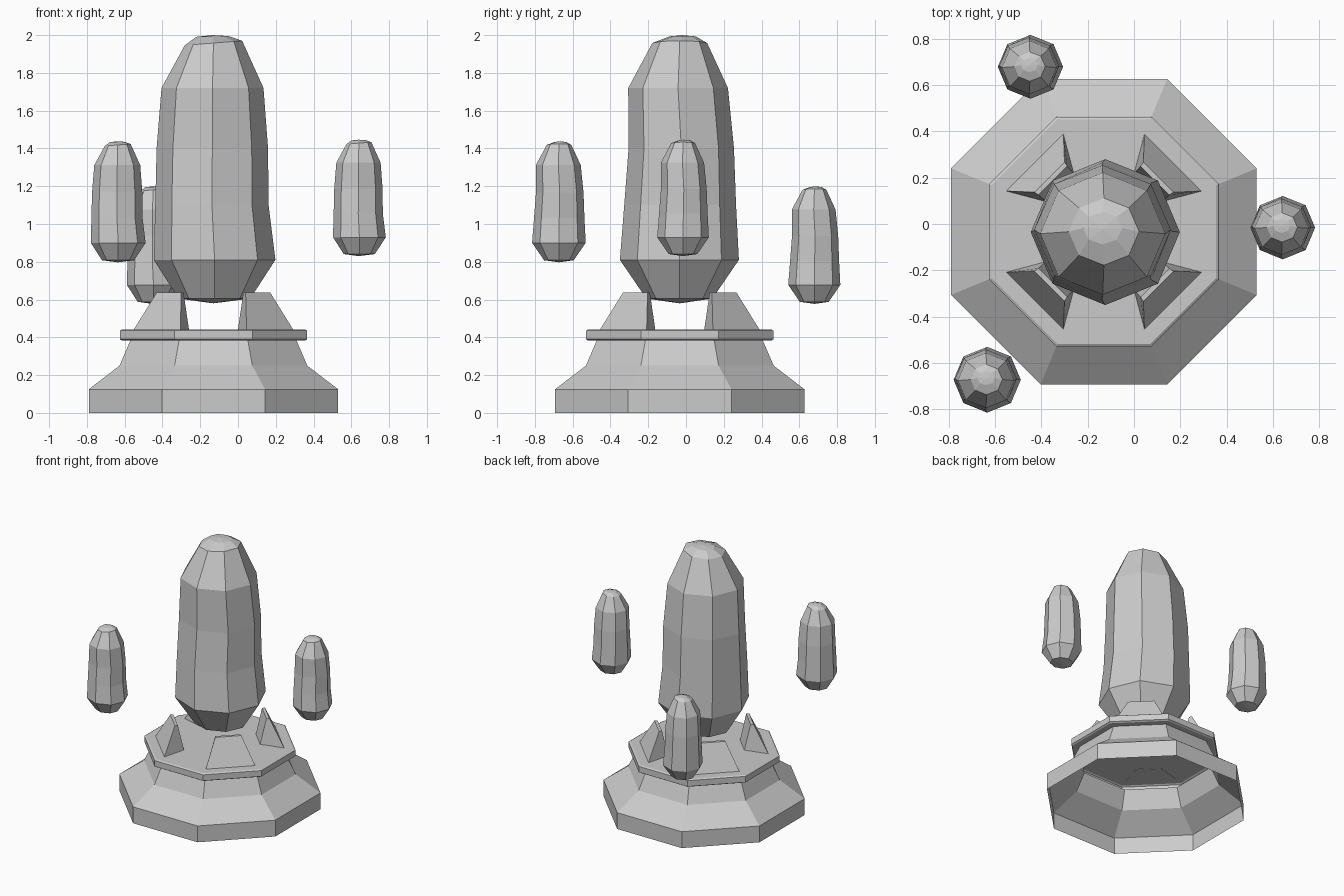
import bpy
from math import cos, sin, pi

if "Cube" in bpy.data.objects:
    bpy.data.objects.remove(bpy.data.objects["Cube"])

CX, CY = -0.13, -0.033   # axis of the base and main body


def make(name, verts, faces, loc=(0, 0, 0), scale=1.0):
    me = bpy.data.meshes.new(name)
    me.from_pydata(verts, [], faces)
    me.update()
    ob = bpy.data.objects.new(name, me)
    ob.location = loc
    ob.scale = (scale,) * 3
    bpy.context.collection.objects.link(ob)
    return ob


def loft(rings, turn, bottom, top):
    """Octagonal rings (cx, cy, rx, ry, z, tilt); ends are None, 'flat' or apex point."""
    verts, faces, n = [], [], 8
    for cx, cy, rx, ry, z, tilt in rings:
        for i in range(n):
            a = (i + turn) * 2 * pi / n
            verts.append((cx + rx * cos(a), cy + ry * sin(a), z + tilt * cos(a)))
    for k in range(len(rings) - 1):
        for i in range(n):
            j = (i + 1) % n
            faces.append((k * n + i, k * n + j, k * n + n + j, k * n + n + i))
    last = (len(rings) - 1) * n
    for end, start in ((bottom, 0), (top, last)):
        if end == 'flat':
            loop = [start + i for i in range(n)]
            faces.append(loop if start else loop[::-1])
        elif end:
            verts.append(end)
            for i in range(n):
                a, b = start + i, start + (i + 1) % n
                faces.append((a, b, len(verts) - 1) if start else (b, a, len(verts) - 1))
    return verts, faces


# Hollow stepped octagonal base, open underneath, with a flat rim plate on top
k = 1 / cos(pi / 8)
profile = [(.66, 0), (.66, .125), (.497, .25), (.44, .383), (.485, .383),
           (.496, .39), (.496, .435), (.485, .442)]
rings = [(0, 0, r * k, r * k, z, 0) for r, z in profile]
make("base", *loft(rings, 0.5, None, 'flat'), loc=(CX, CY, 0))

# Four wedge supports on the diagonals: (radial distance, half width, height)
section = [(.423, .175, .44), (.333, .092, .637), (.312, .088, .637), (.268, .085, .44)]
for q in range(4):
    a = pi / 4 + q * pi / 2
    verts = []
    for side in (-1, 1):
        for r, w, z in section:
            w *= side
            verts.append((r * cos(a) - w * sin(a), r * sin(a) + w * cos(a), z))
    faces = [(0, 1, 2, 3), (7, 6, 5, 4)]
    faces += [(i, i + 4, (i + 1) % 4 + 4, (i + 1) % 4) for i in range(4)]
    make(f"support_{q + 1}", verts, faces, loc=(CX, CY, 0))

# Slightly irregular eight-sided crystal, used once large and three times small
crystal = [
    (.005, -.002, .19, .175, .605, 0),
    (.006, -.002, .322, .315, .81, 0),
    (-.008, .002, .30, .296, 1.10, 0),
    (-.006, .008, .295, .279, 1.40, 0),
    (-.005, -.009, .27, .264, 1.72, 0),
    (0, 0, .152, .145, 1.958, .012),
    (-.005, .015, .085, .07, 1.993, .002)]
shape = loft([(x, y, rx, ry, z - .58, t) for x, y, rx, ry, z, t in crystal], 0,
             (0, 0, 0), (-.005, .012, 1.42))
make("large_crystal", *shape, loc=(CX, CY, .58))
for name, x, y, z, s in (("right_crystal", .64, -.015, .83, .434),
                         ("front_crystal", -.637, -.672, .797, .451),
                         ("back_crystal", -.45, .68, .577, .438)):
    make(name, *shape, loc=(x, y, z), scale=s)
